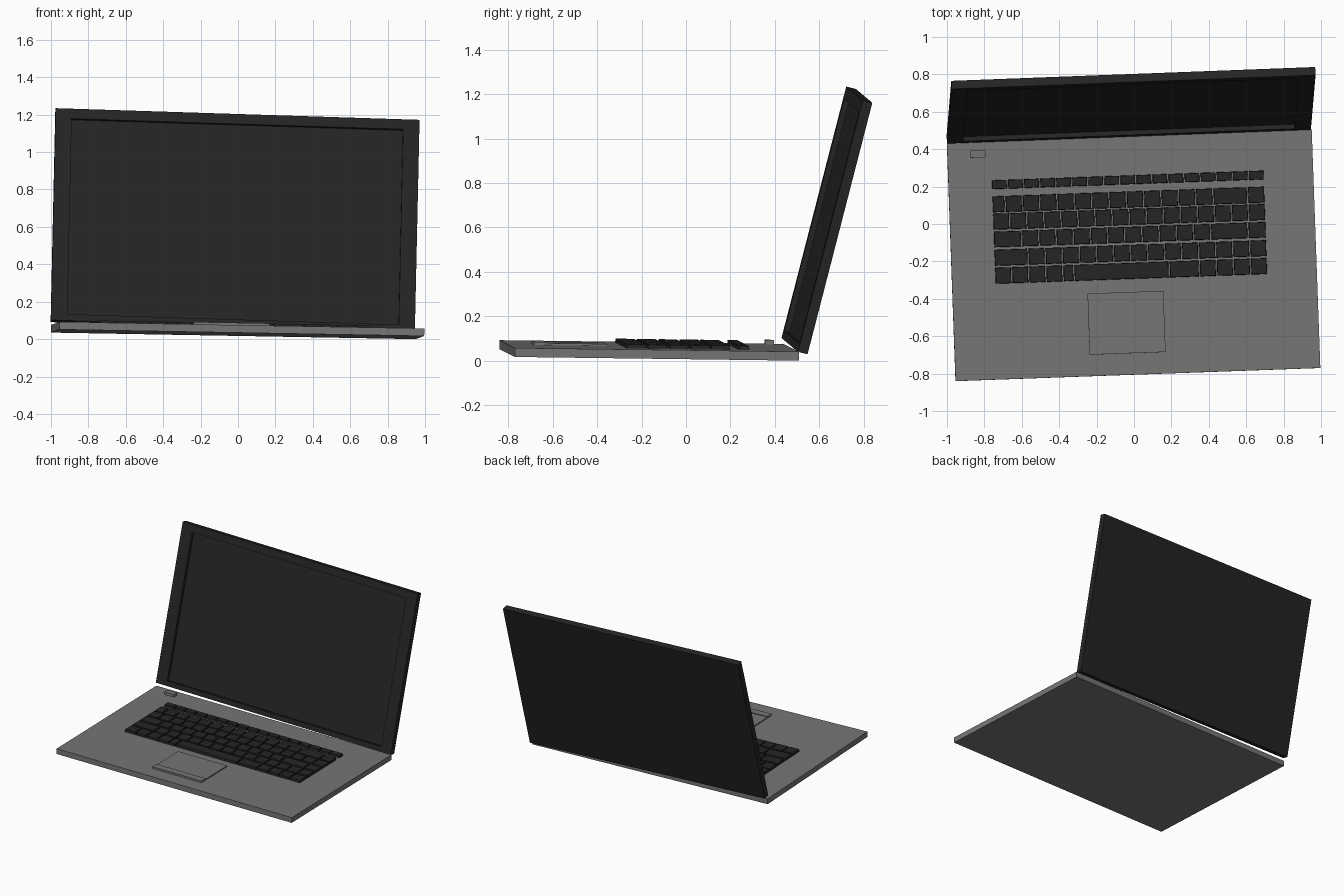
import bpy, bmesh
from mathutils import Matrix, Vector

if "Cube" in bpy.data.objects:
    bpy.data.objects.remove(bpy.data.objects["Cube"])


def material(name, value):
    m = bpy.data.materials.new(name)
    m.diffuse_color = (value, value, value, 1)
    m.use_nodes = True
    m.node_tree.nodes["Principled BSDF"].inputs["Base Color"].default_value = m.diffuse_color
    return m


GREY = material("case_grey", 0.18)
BLACK = material("soft_black", 0.018)


def frame(origin, ax, ay):
    """Placement matrix from an origin and two nearly square axes."""
    x = Vector(ax).normalized()
    y = Vector(ay)
    y = (y - x * y.dot(x)).normalized()
    z = x.cross(y)
    m = Matrix((x, y, z)).transposed().to_4x4()
    m.translation = Vector(origin)
    return m


def add_box(bm, lo, hi, taper=0.0):
    lo, hi = Vector(lo), Vector(hi)
    mid = (lo + hi) / 2
    for v in bmesh.ops.create_cube(bm, size=1)["verts"]:
        top = v.co.z > 0
        v.co = mid + v.co * (hi - lo)
        if top:
            for i in (0, 1):
                v.co[i] -= taper if v.co[i] > mid[i] else -taper


def finish(name, bm, mat, matrix):
    bm.transform(matrix)
    bmesh.ops.recalc_face_normals(bm, faces=bm.faces)
    me = bpy.data.meshes.new(name)
    bm.to_mesh(me)
    bm.free()
    me.materials.append(mat)
    ob = bpy.data.objects.new(name, me)
    bpy.context.collection.objects.link(ob)
    return ob


def box(name, lo, hi, mat, matrix):
    bm = bmesh.new()
    add_box(bm, lo, hi)
    return finish(name, bm, mat, matrix)


# The whole laptop sits slightly turned and tilted; z = 0 is the deck surface
DECK = frame((0, 0, 0.064), (1, 0.036, -0.018), (-0.036, 1, -0.013))

# Base slab, power button, touchpad and its button bar
box("base", (-0.984, -0.805, -0.0405), (0.968, 0.474, 0), GREY, DECK)
box("power_button", (-0.86, 0.385, -0.005), (-0.78, 0.425, 0.02), GREY, DECK)
box("touchpad", (-0.262, -0.637, -0.005), (0.144, -0.363, 0.009), GREY, DECK)
box("touchpad_button", (-0.262, -0.69, -0.005), (0.144, -0.637, 0.014), GREY, DECK)

# Keyboard rows: top edge, key depth, relative key widths
ROWS = [
    (0.261, 0.048, [1] * 17),
    (0.175, 0.086, [0.75] + [1] * 12 + [2, 1]),
    (0.082, 0.086, [1] * 16),
    (-0.014, 0.084, [28] + [17] * 11 + [37, 18]),
    (-0.111, 0.086, [34] + [17] * 14),
    (-0.207, 0.086, [17, 17, 17, 17, 11, 95, 30, 17, 17, 17, 17]),
]
LEFT, RIGHT, GAP = -0.751, 0.702, 0.007
bm = bmesh.new()
for top, depth, widths in ROWS:
    unit = (RIGHT - LEFT + GAP) / sum(widths)
    u = LEFT
    for w in widths:
        add_box(bm, (u, top - depth, -0.004),
                (u + w * unit - GAP, top, 0.018), 0.002)
        u += w * unit
finish("keys", bm, BLACK, DECK)

# Lid: slab whose front face is inset and pushed back to form the screen
W, H, T, RECESS = 1.948, 1.17, 0.045, 0.025
LID = frame((-1.0, 0.43, 0.102), (1, 0.038, -0.032), (0.028, 0.292, 1.133))
bm = bmesh.new()
add_box(bm, (0, 0, -T), (W, H, 0))
bm.faces.ensure_lookup_table()
front = max(bm.faces, key=lambda f: f.calc_center_median().z)
bmesh.ops.inset_region(bm, faces=[front], thickness=0.04)
for v in front.verts:
    v.co.x = 0.087 if v.co.x < W / 2 else W - 0.087
    v.co.y = 0.036 if v.co.y < H / 2 else H - 0.055
screen = bmesh.ops.extrude_discrete_faces(bm, faces=[front])["faces"][0]
for v in screen.verts:
    v.co.z = -RECESS
finish("screen_lid", bm, BLACK, LID)
